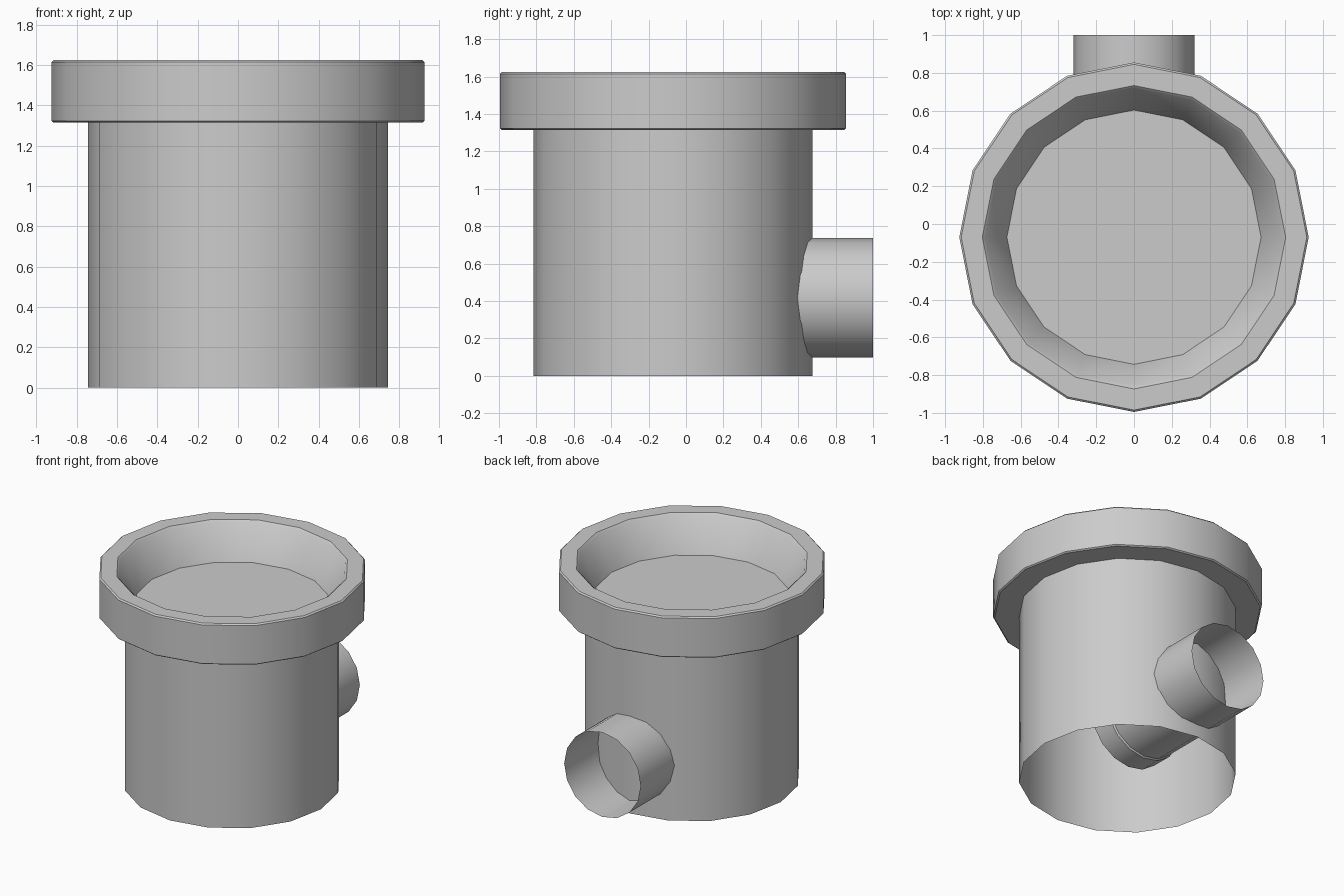
import bpy, bmesh, math
from mathutils import Matrix

SIDES = 16
AXIS_Y = -0.07      # vertical axis of the container
PIPE_Z = 0.417

cube = bpy.data.objects.get("Cube")
if cube:
    bpy.data.objects.remove(cube, do_unlink=True)

grey = bpy.data.materials.new("plain grey")
grey.use_nodes = True
colour = (0.6, 0.6, 0.6, 1)
grey.diffuse_color = colour
grey.node_tree.nodes["Principled BSDF"].inputs["Base Color"].default_value = colour


def lathe(name, profile, matrix, cap_end=False):
    """Revolve (radius, height) points into a shell, then place it."""
    bm = bmesh.new()
    rings = []
    for r, h in profile:
        rings.append([bm.verts.new((r * math.cos(math.tau * i / SIDES),
                                    r * math.sin(math.tau * i / SIDES), h))
                      for i in range(SIDES)])
    for low, high in zip(rings, rings[1:]):
        for i in range(SIDES):
            j = (i + 1) % SIDES
            bm.faces.new((low[i], low[j], high[j], high[i]))
    if cap_end:
        bm.faces.new(rings[-1])
    bm.transform(matrix)
    mesh = bpy.data.meshes.new(name)
    bm.to_mesh(mesh)
    bm.free()
    mesh.materials.append(grey)
    obj = bpy.data.objects.new(name, mesh)
    bpy.context.collection.objects.link(obj)
    bpy.ops.object.select_all(action="DESELECT")
    obj.select_set(True)
    bpy.context.view_layer.objects.active = obj
    bpy.ops.object.shade_smooth_by_angle(angle=math.radians(30))
    return obj


upright = Matrix.Translation((0, AXIS_Y, 0))
backward = Matrix.Translation((0, 0, PIPE_Z)) @ Matrix.Rotation(-math.pi / 2, 4, "X")

# Open-bottomed cylindrical wall
lathe("body_wall", [(0.745, 0), (0.745, 1.315)], upright)

# Wide rim with softened edges, sloping into a shallow flat-floored bowl
lathe("rim_and_bowl",
      [(0.745, 1.315), (0.915, 1.315), (0.925, 1.323), (0.925, 1.615),
       (0.915, 1.625), (0.803, 1.625), (0.788, 1.612), (0.673, 1.36)],
      upright, cap_end=True)

# Side pipe running from the middle of the body out through the back,
# with a slightly wider collar at its hidden end
lathe("outlet_pipe",
      [(0.33, -0.06), (0.33, 0.1), (0.32, 0.11), (0.32, 1.0)], backward)
